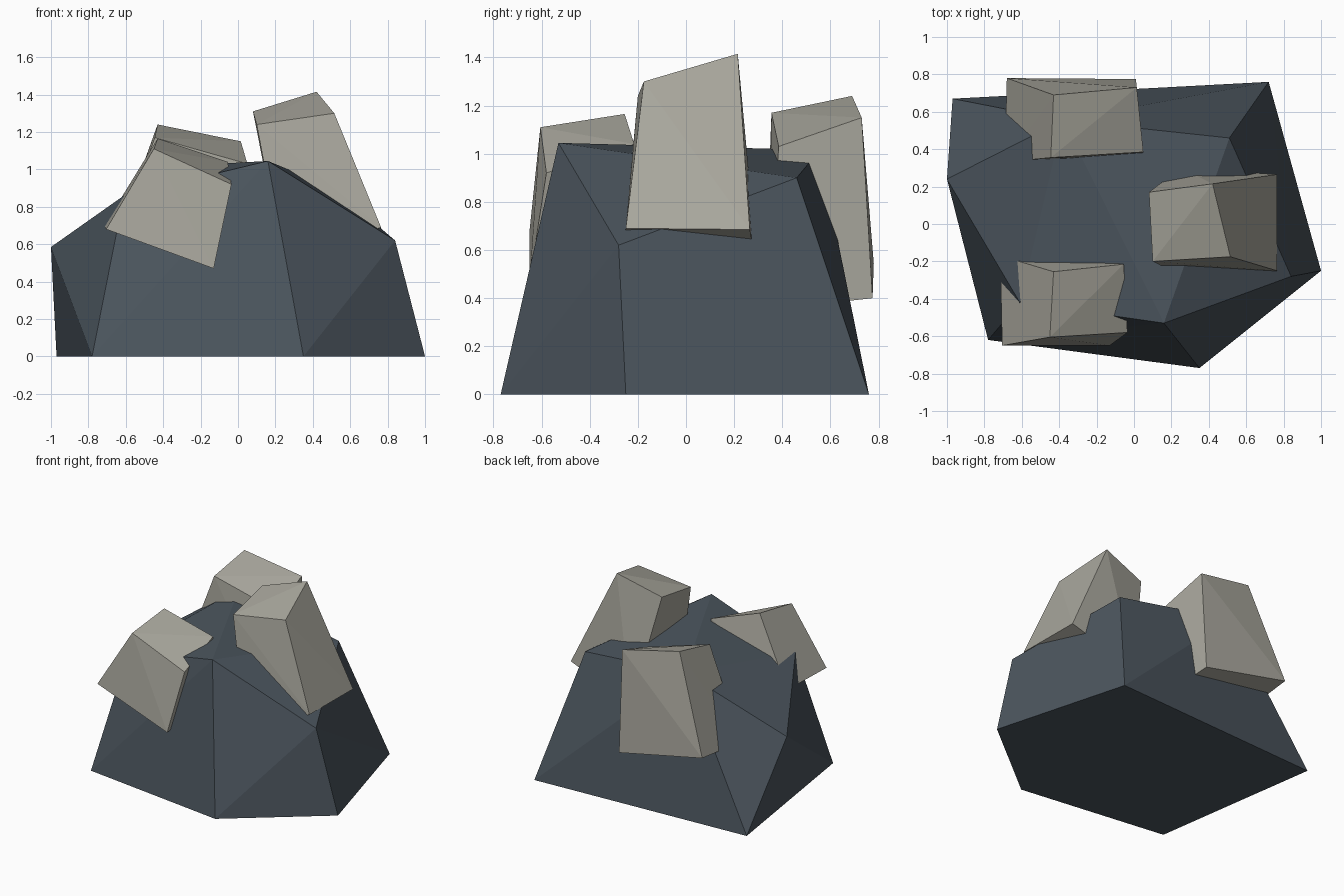
import bpy, bmesh


def material(name, rgb):
    mat = bpy.data.materials.new(name)
    mat.diffuse_color = (*rgb, 1.0)
    return mat


def faceted_rock(name, corners, mat):
    """Flat-shaded convex rock wrapped around its corner points."""
    bm = bmesh.new()
    for c in corners:
        bm.verts.new(c)
    bmesh.ops.convex_hull(bm, input=bm.verts[:])
    bmesh.ops.dissolve_limit(bm, angle_limit=0.01, verts=bm.verts[:], edges=bm.edges[:])
    bmesh.ops.recalc_face_normals(bm, faces=bm.faces[:])
    mesh = bpy.data.meshes.new(name)
    bm.to_mesh(mesh)
    bm.free()
    mesh.materials.append(mat)
    obj = bpy.data.objects.new(name, mesh)
    bpy.context.collection.objects.link(obj)
    return obj


dark = material("dark_stone", (0.07, 0.09, 0.11))
light = material("light_stone", (0.40, 0.39, 0.34))

# Main boulder: five-sided foot, a shoulder ring and a sloping crown
foot = [(-0.97, 0.67, 0), (-0.78, -0.62, 0), (0.35, -0.77, 0), (1.0, -0.25, 0), (0.72, 0.76, 0)]
shoulder = [(-1.0, 0.24, 0.585), (0.84, -0.28, 0.62)]
crown = [(0.16, -0.53, 1.045), (-0.61, -0.42, 0.86), (-0.38, 0.555, 1.015), (0.51, 0.46, 0.90)]
faceted_rock("boulder", foot + shoulder + crown, dark)

# Pale slabs leaning on the boulder: four upper corners, then four lower ones
slabs = {
    "right_slab": [(0.42, 0.215, 1.415), (0.515, -0.175, 1.30), (0.10, -0.20, 1.24), (0.08, 0.17, 1.31),
                   (0.765, 0.265, 0.685), (0.765, -0.25, 0.69), (0.24, -0.27, 0.50), (0.25, 0.30, 0.50)],
    "back_slab": [(-0.43, 0.69, 1.24), (0.015, 0.73, 1.15), (0.05, 0.385, 1.03), (-0.445, 0.355, 1.17),
                  (-0.68, 0.78, 0.545), (0.01, 0.775, 0.40), (0.04, 0.34, 0.35), (-0.69, 0.33, 0.50)],
    "front_slab": [(-0.45, -0.605, 1.11), (-0.035, -0.58, 0.92), (-0.055, -0.215, 1.04), (-0.43, -0.255, 1.165),
                   (-0.705, -0.65, 0.68), (-0.13, -0.65, 0.47), (-0.15, -0.17, 0.50), (-0.715, -0.17, 0.70)],
}
for name, corners in slabs.items():
    faceted_rock(name, corners, light)
